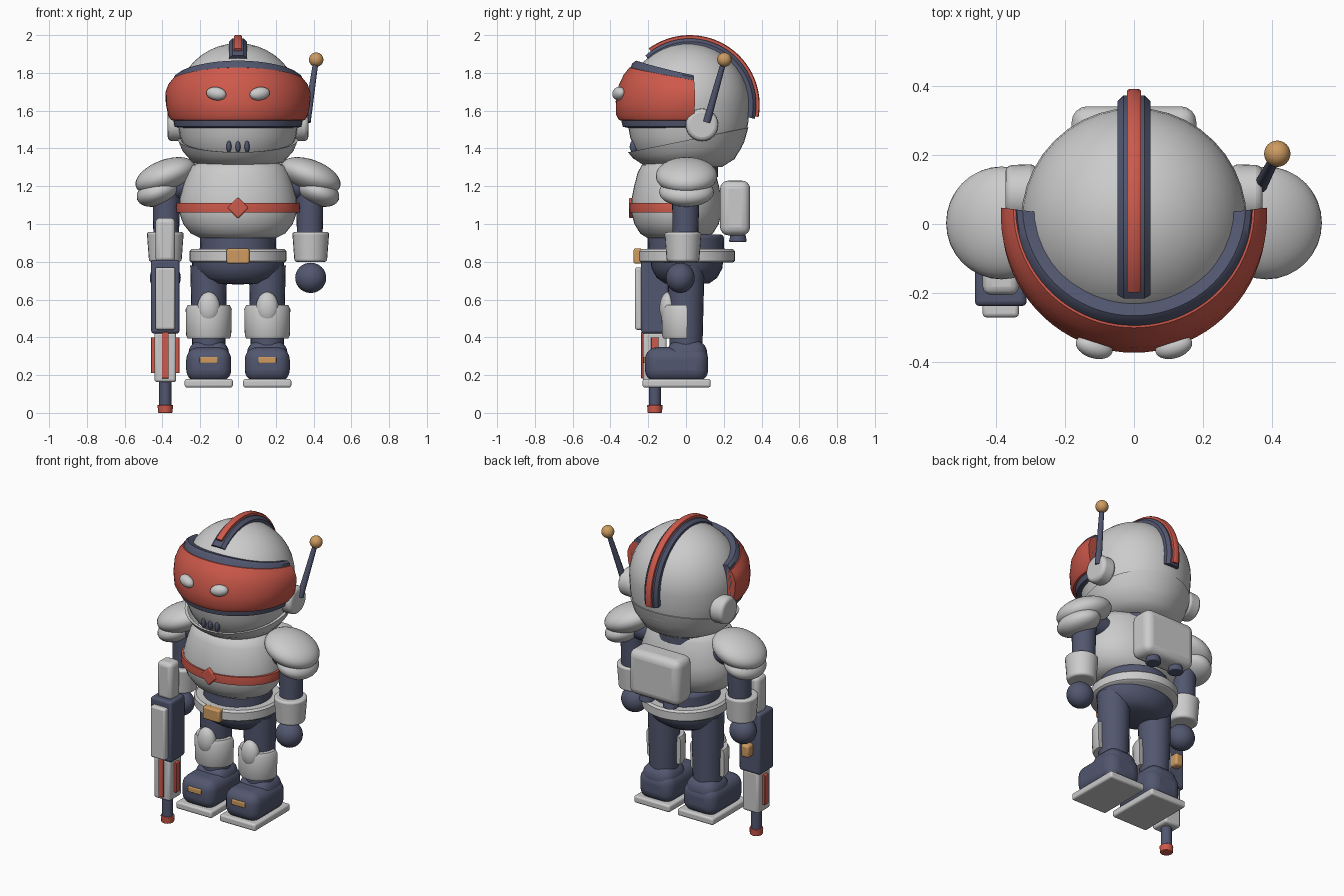
import bpy, bmesh, math
from mathutils import Vector

def material(name, c):
    m = bpy.data.materials.new(name)
    m.diffuse_color = (*c, 1)
    return m

RED = material("red", (0.62, 0.10, 0.07))
DARK = material("dark", (0.085, 0.095, 0.16))
ORANGE = material("orange", (0.62, 0.33, 0.12))
LIGHT = material("light", (0.65, 0.63, 0.62))

def finish(name, bm, loc, mat=None, rot=(0, 0, 0), bevel=0, seg=3):
    bmesh.ops.recalc_face_normals(bm, faces=bm.faces)
    me = bpy.data.meshes.new(name)
    bm.to_mesh(me)
    bm.free()
    ob = bpy.data.objects.new(name, me)
    bpy.context.collection.objects.link(ob)
    ob.location, ob.rotation_euler = loc, rot
    if mat:
        me.materials.append(mat)
    if bevel:
        b = ob.modifiers.new("bevel", 'BEVEL')
        b.width, b.segments, b.limit_method = bevel, seg, 'ANGLE'
    bpy.ops.object.select_all(action='DESELECT')
    ob.select_set(True)
    bpy.context.view_layer.objects.active = ob
    bpy.ops.object.shade_smooth_by_angle(angle=math.radians(42))
    return ob

def box(name, loc, size, mat=None, bevel=0.01, rot=(0, 0, 0), seg=3):
    bm = bmesh.new()
    bmesh.ops.create_cube(bm, size=1)
    bmesh.ops.scale(bm, vec=size, verts=bm.verts)
    return finish(name, bm, loc, mat, rot, bevel, seg)

def ball(name, loc, r, mat=None, rot=(0, 0, 0)):
    bm = bmesh.new()
    bmesh.ops.create_uvsphere(bm, u_segments=32, v_segments=20, radius=1)
    bmesh.ops.scale(bm, vec=r, verts=bm.verts)
    return finish(name, bm, loc, mat, rot)

def rod(name, a, b, r1, r2, mat=None, bevel=0, n=24):
    a, b = Vector(a), Vector(b)
    bm = bmesh.new()
    bmesh.ops.create_cone(bm, cap_ends=True, segments=n, radius1=r1, radius2=r2, depth=(b - a).length)
    rot = (b - a).to_track_quat('Z', 'Y').to_euler()
    return finish(name, bm, (a + b) / 2, mat, rot, bevel)

def revolve(name, prof, loc, mat=None, a0=-180, a1=180, sy=1, n=40, rot=(0, 0, 0), warp=None):
    """Turn an (r, z) profile about z; angle 0 is the front. Partial turns close the profile and the ends."""
    bm = bmesh.new()
    full = a1 - a0 >= 360
    rings = []
    for i in range(n if full else n + 1):
        a = math.radians(a0 + (a1 - a0) * i / n)
        ring = []
        for r, z in prof:
            if warp:
                r, z = warp(r, z, a)
            ring.append(bm.verts.new((r * math.sin(a), -r * math.cos(a) * sy, z)))
        rings.append(ring)
    k = len(prof)
    for i in range(n):
        p, q = rings[i], rings[(i + 1) % len(rings)]
        for j in range(k - 1 if full else k):
            bm.faces.new((p[j], p[(j + 1) % k], q[(j + 1) % k], q[j]))
    if not full:
        bm.faces.new(rings[0])
        bm.faces.new(rings[-1])
    bmesh.ops.remove_doubles(bm, verts=bm.verts, dist=1e-5)
    return finish(name, bm, loc, mat, rot)

# Head: dome with a fuller lower half
dome = [(0.326 * math.cos(math.radians(t)), 1.635 + 0.322 * math.sin(math.radians(t))) for t in range(0, 91, 9)]
revolve("head", [(0, 1.31), (0.19, 1.312), (0.245, 1.345), (0.282, 1.40), (0.306, 1.46), (0.32, 1.54)] + dome,
        (0, 0.01, 0))
# Jaw shell with a tilted upper rim
def jaw_tilt(r, z, a):
    return r, z - 0.065 * math.cos(a) * (z - 1.30) / 0.145
revolve("jaw", [(0, 1.30), (0.18, 1.302), (0.245, 1.33), (0.295, 1.39), (0.318, 1.445), (0.30, 1.445)],
        (0, 0.012, 0), warp=jaw_tilt)
# Visor and its dark rim, top edge dropping toward the ears
def visor_drop(r, z, a):
    t = max(0, (z - 1.6) / 0.25)
    side = 1 - math.cos(a)
    return r + 0.05 * t * side, z - 0.065 * t * side
revolve("visor", [(0.32, 1.545), (0.355, 1.55), (0.371, 1.58), (0.372, 1.65), (0.358, 1.73), (0.33, 1.79),
                  (0.30, 1.828), (0.27, 1.83)], (0, 0, 0), RED, -97, 97, warp=visor_drop)
revolve("visor_rim", [(0.29, 1.505), (0.335, 1.515), (0.345, 1.56), (0.335, 1.72), (0.285, 1.85), (0.265, 1.865),
                      (0.23, 1.855)], (0, 0, 0), DARK, -97, 97, warp=visor_drop)
# Crest over the head
turn = (0, math.pi / 2, 0)
revolve("crest_base", [(0.29, -0.048), (0.335, -0.048), (0.352, -0.03), (0.352, 0.03), (0.335, 0.048), (0.29, 0.048)],
        (0, 0.02, 1.63), DARK, -192, -48, rot=turn)
revolve("crest_strip", [(0.32, -0.02), (0.366, -0.02), (0.37, -0.014), (0.37, 0.014), (0.366, 0.02), (0.32, 0.02)],
        (0, 0.02, 1.63), RED, -190, -54, rot=turn)
# Eyes, ears, mouth slots
for s in (-1, 1):
    ball("eye", (s * 0.115, -0.355, 1.69), (0.055, 0.033, 0.035), LIGHT, (0, s * -0.15, s * 0.3))
    rod("ear", (s * 0.28, 0.085, 1.525), (s * 0.372, 0.085, 1.525), 0.088, 0.085, bevel=0.02)
for x in (-0.048, 0, 0.048):
    ball("mouth_slot", (x, -0.278, 1.41), (0.013, 0.02, 0.032), DARK)
# Antenna
rod("antenna_rod", (0.365, 0.11, 1.54), (0.412, 0.2, 1.86), 0.02, 0.014, DARK)
ball("antenna_ball", (0.414, 0.203, 1.87), (0.038,) * 3, ORANGE)

# Torso
rod("neck", (0, 0, 1.25), (0, 0, 1.38), 0.17, 0.17, DARK)
revolve("chest", [(0, 1.33), (0.19, 1.33), (0.24, 1.312), (0.268, 1.27), (0.292, 1.2), (0.31, 1.13), (0.311, 1.06),
                  (0.29, 1.0), (0.25, 0.95), (0.2, 0.925), (0, 0.92)], (0, -0.05, 0), sy=0.77)
revolve("chest_band", [(0.29, 1.06), (0.325, 1.06), (0.328, 1.085), (0.325, 1.112), (0.29, 1.112)],
        (0, -0.05, 0), RED, -97, 97, sy=0.765)
box("chest_gem", (0, -0.288, 1.085), (0.08, 0.03, 0.08), RED, 0.008, (0, math.pi / 4, 0))
rod("abdomen", (0, 0, 0.8), (0, 0, 0.945), 0.205, 0.2, DARK, 0.02)
revolve("belt", [(0, 0.795), (0.245, 0.795), (0.257, 0.805), (0.257, 0.855), (0.245, 0.867), (0, 0.867)], (0, 0.002, 0))
box("buckle", (0, -0.255, 0.83), (0.12, 0.045, 0.08), ORANGE)
revolve("pelvis", [(0, 0.80), (0.245, 0.80), (0.24, 0.765), (0.205, 0.715), (0.15, 0.685), (0, 0.68)],
        (0, 0.005, 0), DARK, sy=0.78)
# Backpack
box("backpack", (0, 0.26, 1.085), (0.36, 0.16, 0.29), bevel=0.045, seg=4)
for s in (-1, 1):
    rod("nozzle", (s * 0.085, 0.275, 0.905), (s * 0.085, 0.275, 0.96), 0.048, 0.036, DARK, 0.008)

for s in (-1, 1):
    # Arms
    tilt = (0, s * 0.36, 0)
    ball("shoulder_top", (s * 0.383, 0.003, 1.255), (0.168, 0.163, 0.085), rot=tilt)
    ball("shoulder_lower", (s * 0.423, 0.003, 1.17), (0.118, 0.145, 0.072), rot=tilt)
    rod("shoulder_joint", (s * 0.2, 0, 1.2), (s * 0.38, 0, 1.2), 0.07, 0.07, DARK)
    rod("upper_arm", (s * 0.38, -0.005, 0.85), (s * 0.38, 0, 1.22), 0.066, 0.074, DARK)
    rod("cuff", (s * 0.385, -0.016, 0.80), (s * 0.385, -0.016, 0.957), 0.086, 0.098, bevel=0.012)
    ball("hand", (s * 0.385, -0.03, 0.715), (0.082, 0.076, 0.08), DARK)
    # Legs
    x = s * 0.155
    rod("leg", (x, 0, 0.3), (x, 0, 0.78), 0.086, 0.098, DARK)
    revolve("shin_guard", [(0.07, 0.40), (0.112, 0.395), (0.119, 0.41), (0.122, 0.55), (0.112, 0.57), (0.07, 0.57)],
            (x, -0.008, 0), None, -97, 97, n=24)
    ball("knee_cap", (x, -0.095, 0.555), (0.06, 0.045, 0.085))
    # Boots
    box("boot_toe", (x, -0.05, 0.255), (0.238, 0.335, 0.185), DARK, 0.065, seg=5)
    box("boot_ankle", (x, 0.005, 0.29), (0.215, 0.215, 0.19), DARK, 0.07, seg=5)
    box("boot_strap", (x, -0.208, 0.28), (0.095, 0.035, 0.034), ORANGE, 0.005)
    box("sole", (x, -0.05, 0.157), (0.255, 0.36, 0.045), LIGHT, 0.012)

# Blaster held muzzle down in one hand
gx = -0.385
box("blaster_stock", (gx, -0.155, 0.915), (0.105, 0.10, 0.235), bevel=0.025)
box("blaster_body", (gx, -0.165, 0.615), (0.15, 0.145, 0.39), DARK, 0.015)
box("blaster_cover", (gx, -0.245, 0.605), (0.105, 0.05, 0.33), bevel=0.012)
box("blaster_foregrip", (gx, -0.165, 0.295), (0.115, 0.125, 0.265), bevel=0.015)
box("blaster_front_stripe", (gx, -0.225, 0.305), (0.036, 0.025, 0.245), RED, 0.004)
for s in (-1, 1):
    box("blaster_side_stripe", (gx + s * 0.063, -0.165, 0.305), (0.024, 0.04, 0.19), RED, 0.004)
rod("barrel", (gx, -0.165, 0.02), (gx, -0.165, 0.18), 0.032, 0.032, DARK)
rod("muzzle", (gx, -0.165, 0), (gx, -0.165, 0.042), 0.038, 0.041, RED, 0.004, 12)
box("blaster_cell", (gx, -0.075, 0.575), (0.055, 0.065, 0.08), ORANGE, 0.014)
